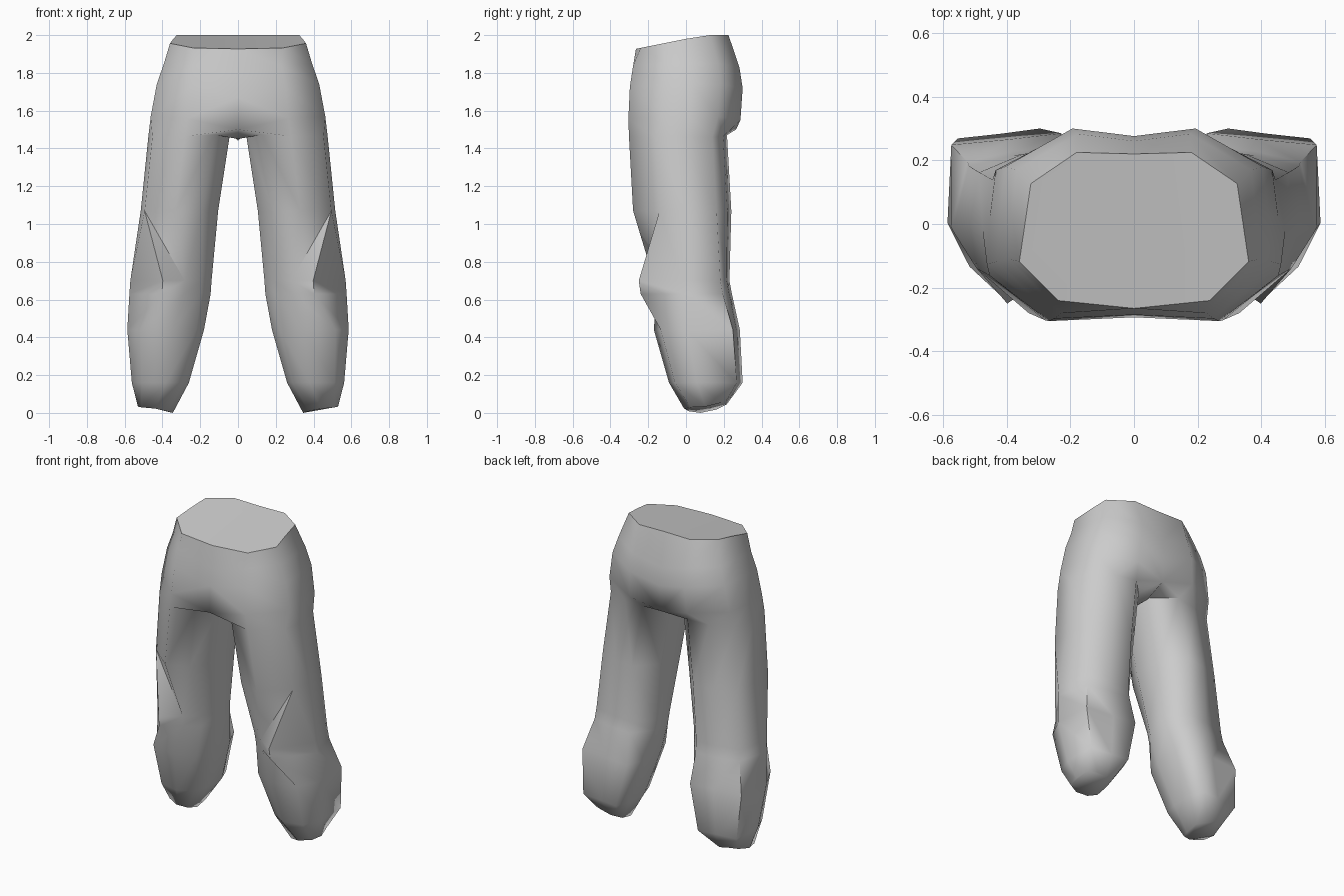
import bpy, bmesh, math

cube = bpy.data.objects.get("Cube")
if cube:
    bpy.data.objects.remove(cube, do_unlink=True)

# One cloth colour
cloth = bpy.data.materials.new("grey_cloth")
cloth.use_nodes = True
colour = (0.6, 0.6, 0.6, 1)
cloth.diffuse_color = colour
cloth.node_tree.nodes["Principled BSDF"].inputs["Base Color"].default_value = colour

bm = bmesh.new()


def ring(shape, x0, x1, y0, y1, height):
    """Fit a unit cross-section into a box; height is a function of (u, y)."""
    verts = []
    for u, v in shape:
        y = y0 + (y1 - y0) * v
        verts.append(bm.verts.new((x0 + (x1 - x0) * u, y, height(u, y))))
    return verts


def bridge(upper, lower, closed, fold=None):
    """Join two rings; the quad numbered fold is split to make a crease."""
    n = len(upper)
    for i in range(n if closed else n - 1):
        j = (i + 1) % n
        if i == fold:
            bm.faces.new((upper[i], lower[i], upper[j]))
            bm.faces.new((upper[j], lower[i], lower[j]))
        else:
            bm.faces.new((upper[i], lower[i], lower[j], upper[j]))


# Half pelvis sections, from front centre round the side to back centre
waist_shape = [(0, 0), (.66, .05), (1, .3), (.95, .55), (.9, .8), (.5, 1), (0, .99)]
hip_shape = [(0, .02), (.58, 0), (1, .3), (.98, .55), (.94, .8), (.45, 1), (0, .96)]
# Leg sections in the same order, ending on the inside of the leg
thigh_shape = [(.2, .09), (.55, 0), (.95, .27), (1, .54), (.93, .85),
               (.6, .96), (.28, 1), (0, .76), (0, .35)]
knee_shape = [(.12, .3), (.33, .17), (.6, 0), (1, .48), (.88, .9),
              (.55, .97), (.22, 1), (0, .76), (0, .45)]
calf_shape = [(.1, .14), (.4, 0), (.83, .08), (1, .38), (.97, .92),
              (.5, .96), (.12, 1), (0, .76), (0, .38)]
cuff_shape = [(.15, .12), (.5, 0), (.9, .16), (1, .5), (.9, .88),
              (.6, .97), (.25, 1), (0, .76), (0, .38)]

# Pelvis: tilted waist down to the hips
waist = ring(waist_shape, 0, .36, -.265, .225, lambda u, y: min(2, 1.98 + .2 * y))
bm.faces.new(waist)
previous = waist
for x1, y0, y1, z in [(.392, -.28, .283, 1.85),
                      (.43, -.297, .3, 1.74),
                      (.462, -.305, .288, 1.57)]:
    section = ring(hip_shape, 0, x1, y0, y1,
                   lambda u, y: z - .07 * (1 - u) ** 2)
    bridge(previous, section, False)
    previous = section

# Crotch points close the hip section into a leg opening
previous = previous + [bm.verts.new((0, .12, 1.44)), bm.verts.new((0, -.1, 1.45))]

# Leg: section, x inner, x outer, y front, y back, z, inside drop, back lift, fold
for shape, x0, x1, y0, y1, z, drop, lift, fold in [
        (thigh_shape, .042, .475, -.302, .217, 1.46, -.02, 0, None),
        (thigh_shape, .105, .515, -.28, .24, 1.07, 0, 0, None),
        (knee_shape, .14, .57, -.25, .23, .7, 0, 0, 1),
        (knee_shape, .145, .575, -.24, .243, .63, 0, 0, None),
        (calf_shape, .18, .586, -.17, .285, .44, 0, 0, None),
        (calf_shape, .26, .562, -.09, .3, .16, 0, 0, None),
        (cuff_shape, .345, .53, -.01, .215, .03, .03, .25, None)]:
    section = ring(shape, x0, x1, y0, y1,
                   lambda u, y: z - drop * (1 - u) ** 2 + lift * max(0, y - .09))
    bridge(previous, section, True, fold)
    previous = section
bm.faces.new(previous)

bmesh.ops.recalc_face_normals(bm, faces=bm.faces)
mesh = bpy.data.meshes.new("trousers")
bm.to_mesh(mesh)
bm.free()
mesh.materials.append(cloth)
trousers = bpy.data.objects.new("trousers", mesh)
bpy.context.collection.objects.link(trousers)

# Mirror the half, then smooth while keeping the waist edge crisp
mirror = trousers.modifiers.new("mirror", 'MIRROR')
mirror.use_clip = True
bpy.ops.object.select_all(action='DESELECT')
trousers.select_set(True)
bpy.context.view_layer.objects.active = trousers
bpy.ops.object.modifier_apply(modifier=mirror.name)
bpy.ops.object.shade_smooth_by_angle(angle=math.radians(70))
